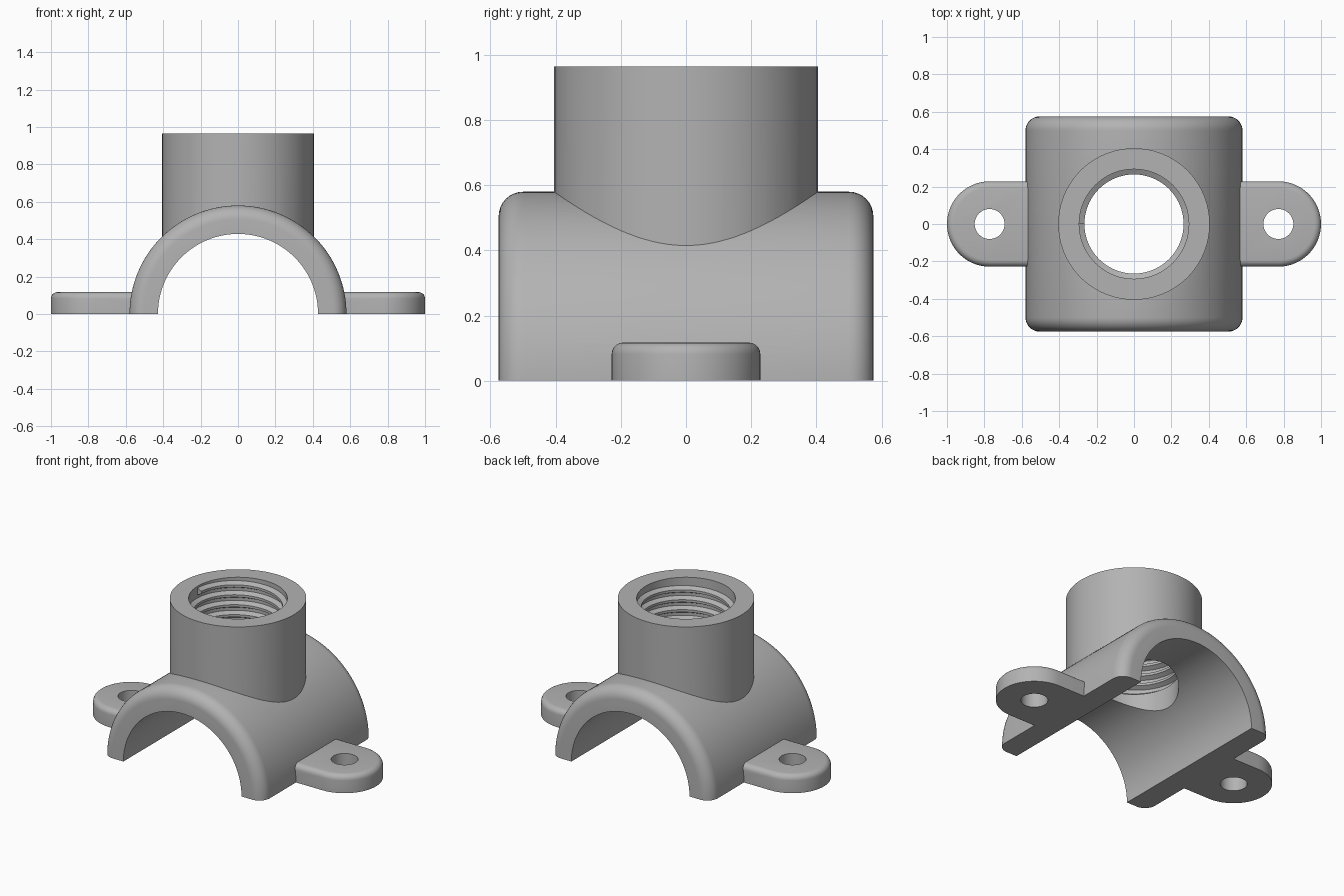
import bpy, bmesh
from math import sin, cos, pi, radians
from mathutils import Matrix

if "Cube" in bpy.data.objects:
    bpy.data.objects.remove(bpy.data.objects["Cube"])

grey = bpy.data.materials.new("plain grey")
grey.use_nodes = True
grey.diffuse_color = (0.45, 0.45, 0.45, 1)
grey.node_tree.nodes["Principled BSDF"].inputs["Base Color"].default_value = grey.diffuse_color


def finish(name, bm):
    bmesh.ops.recalc_face_normals(bm, faces=bm.faces)
    mesh = bpy.data.meshes.new(name)
    bm.to_mesh(mesh)
    bm.free()
    mesh.materials.append(grey)
    obj = bpy.data.objects.new(name, mesh)
    bpy.context.collection.objects.link(obj)
    return obj


def lathe(name, profile, segments=96, along_y=False, center=(0, 0, 0)):
    """Closed solid of revolution from (radius, height) points, capped at both ends."""
    bm = bmesh.new()
    rings = [[bm.verts.new((r * cos(2 * pi * i / segments), r * sin(2 * pi * i / segments), h))
              for i in range(segments)] for r, h in profile]
    for low, high in zip(rings, rings[1:]):
        for i in range(segments):
            j = (i + 1) % segments
            bm.faces.new((low[i], low[j], high[j], high[i]))
    bm.faces.new(rings[0])
    bm.faces.new(rings[-1])
    if along_y:
        bm.transform(Matrix.Rotation(radians(90), 4, 'X'))
    bm.transform(Matrix.Translation(center))
    return finish(name, bm)


def tab(name, side):
    """Ear with a round outer end and a softened top rim."""
    bm = bmesh.new()
    arc = [(TAB_X + TAB_R * cos(a), TAB_R * sin(a))
           for a in (radians(-90 + 180 * i / 32) for i in range(33))]
    outline = [(0.49, -TAB_R)] + arc + [(0.49, TAB_R)]
    base = bm.faces.new([bm.verts.new((side * x, y, -0.1)) for x, y in outline])
    top = bmesh.ops.extrude_face_region(bm, geom=[base])["geom"]
    bmesh.ops.translate(bm, vec=(0, 0, 0.1 + TAB_TOP),
                        verts=[v for v in top if isinstance(v, bmesh.types.BMVert)])
    rim = [e for e in bm.edges if all(v.co.z > 0 for v in e.verts)]
    bmesh.ops.bevel(bm, geom=rim, offset=0.035, segments=5, profile=0.5, affect='EDGES')
    return finish(name, bm)


def combine(body, other, operation):
    mod = body.modifiers.new(other.name, 'BOOLEAN')
    mod.operation, mod.object, mod.solver = operation, other, 'EXACT'
    bpy.context.view_layer.objects.active = body
    bpy.ops.object.modifier_apply(modifier=mod.name)
    bpy.data.objects.remove(other)


def smooth(obj):
    bpy.ops.object.select_all(action='DESELECT')
    obj.select_set(True)
    bpy.context.view_layer.objects.active = obj
    bpy.ops.object.shade_smooth_by_angle(angle=radians(30))


SADDLE_R, ARCH_R, HALF_LEN, FILLET = 0.58, 0.428, 0.575, 0.075
BOSS_R, BOSS_TOP = 0.405, 0.965
ROOT_R, CREST_R, PITCH = 0.293, 0.265, 0.065
THREAD_LOW, THREAD_HIGH = 0.5, 0.93
TAB_X, TAB_R, TAB_TOP = 0.772, 0.228, 0.117

# Saddle with filleted ends
end = [(SADDLE_R - FILLET + FILLET * cos(a), HALF_LEN - FILLET + FILLET * sin(a))
       for a in (radians(90 * i / 8) for i in range(9))]
body = lathe("pipe_saddle", [(r, -h) for r, h in reversed(end)] + end, 128, True)

# Boss and fixing ears
combine(body, lathe("boss", [(BOSS_R, 0.2), (BOSS_R, BOSS_TOP)], 96), 'UNION')
for side in (-1, 1):
    combine(body, tab("ear", side), 'UNION')

# Lower half, pipe arch, stepped bore and screw holes cut away
bm = bmesh.new()
bmesh.ops.create_cube(bm, size=3, matrix=Matrix.Translation((0, 0, -1.5)))
combine(body, finish("lower_half", bm), 'DIFFERENCE')
combine(body, lathe("arch", [(ARCH_R, -1), (ARCH_R, 1)], 128, True), 'DIFFERENCE')
combine(body, lathe("bore", [(CREST_R, 0.1), (CREST_R, THREAD_LOW - 0.02),
                             (ROOT_R, THREAD_LOW), (ROOT_R, 1.1)], 96), 'DIFFERENCE')
for side in (-1, 1):
    combine(body, lathe("screw_hole", [(0.08, -0.2), (0.08, 0.3)], 48,
                        center=(side * TAB_X, 0, 0)), 'DIFFERENCE')
smooth(body)

# Internal screw thread: a trapezoid ridge swept along a helix
section = [(ROOT_R + 0.006, -0.026), (CREST_R, -0.008), (CREST_R, 0.008), (ROOT_R + 0.006, 0.026)]
bm = bmesh.new()
steps = 72
count = int((THREAD_HIGH - THREAD_LOW) / PITCH * steps)
previous = None
for i in range(count + 1):
    a = pi - 2 * pi * (count - i) / steps
    z = THREAD_HIGH - PITCH * (count - i) / steps
    ring = [bm.verts.new((r * cos(a), r * sin(a), z + h)) for r, h in section]
    if previous:
        for k in range(4):
            n = (k + 1) % 4
            bm.faces.new((previous[k], previous[n], ring[n], ring[k]))
    if i in (0, count):
        bm.faces.new(ring)
    previous = ring
smooth(finish("internal_thread", bm))
